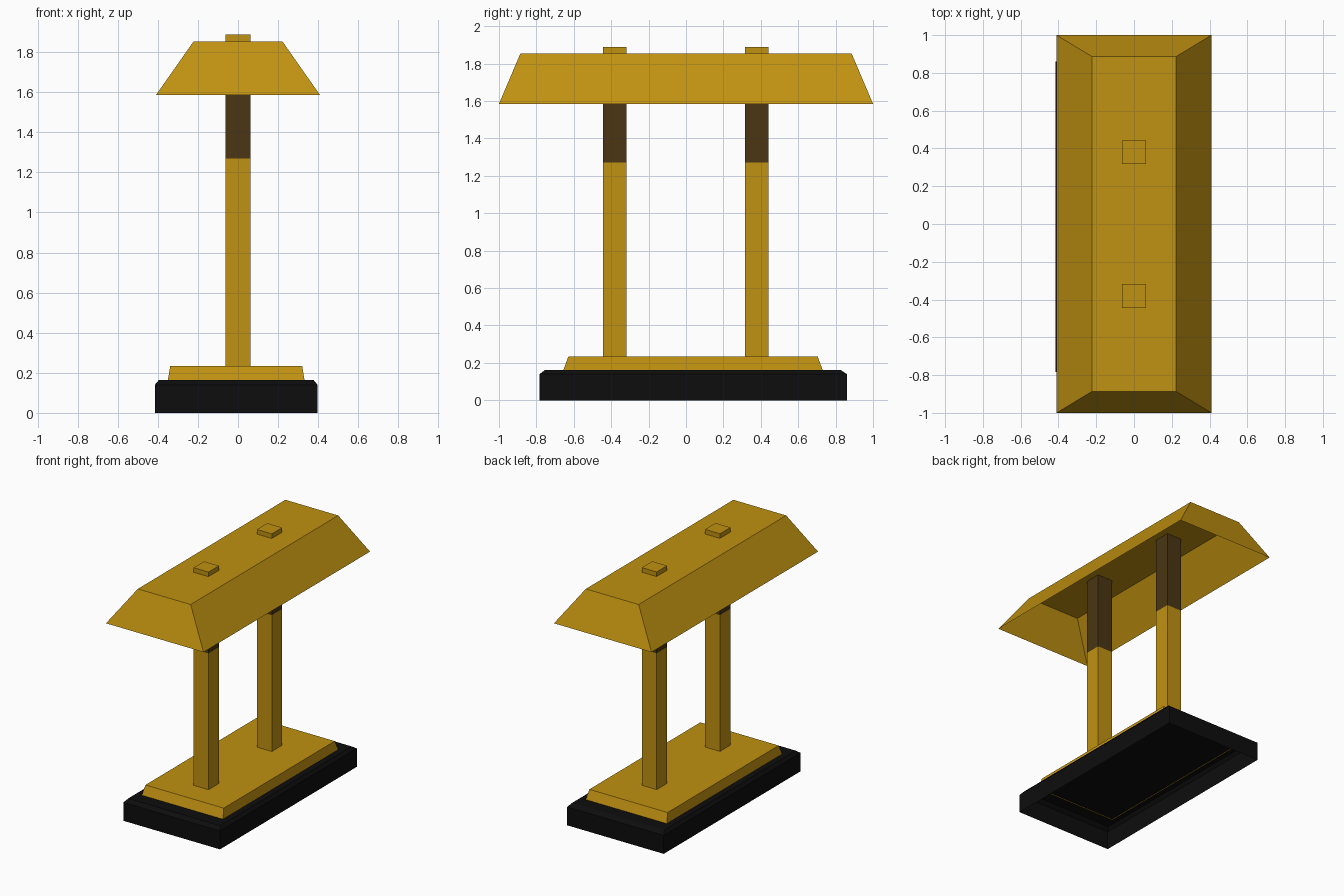
import bpy, bmesh

if "Cube" in bpy.data.objects:
    bpy.data.objects.remove(bpy.data.objects["Cube"])


def material(name, rgb):
    m = bpy.data.materials.new(name)
    m.diffuse_color = (*rgb, 1)
    m.use_nodes = True
    m.node_tree.nodes["Principled BSDF"].inputs["Base Color"].default_value = m.diffuse_color
    return m


BRASS = material("brass", (0.53, 0.285, 0.0055))
DARK = material("dark_brass", (0.070, 0.037, 0.0065))
BLACK = material("black", (0.004, 0.004, 0.004))


def stack(name, rings, mat, bottom=False, top=True):
    """Loft rectangles given as (x0, x1, y0, y1, z) from bottom to top."""
    bm = bmesh.new()
    loops = [[bm.verts.new(p) for p in
              ((x0, y0, z), (x1, y0, z), (x1, y1, z), (x0, y1, z))]
             for x0, x1, y0, y1, z in rings]
    for a, b in zip(loops, loops[1:]):
        for i in range(4):
            j = (i + 1) % 4
            bm.faces.new((a[i], a[j], b[j], b[i]))
    if top:
        bm.faces.new(loops[-1])
    if bottom:
        bm.faces.new(loops[0][::-1])
    me = bpy.data.meshes.new(name)
    bm.to_mesh(me)
    bm.free()
    me.materials.append(mat)
    ob = bpy.data.objects.new(name, me)
    bpy.context.collection.objects.link(ob)
    return ob


# Black foot: hollow underneath, chamfered upper edge
stack("base", [(-0.415, 0.397, -0.783, 0.86, 0),
               (-0.415, 0.397, -0.783, 0.86, 0.14),
               (-0.396, 0.378, -0.753, 0.825, 0.163)], BLACK)

# Brass plate on the foot, its rim sunk slightly through the foot's top
stack("base_plate", [(-0.351, 0.333, -0.657, 0.732, 0.158),
                     (-0.338, 0.32, -0.629, 0.704, 0.234)], BRASS)

# Open lamp shade
stack("shade", [(-0.41, 0.41, -1, 1, 1.585),
                (-0.222, 0.222, -0.886, 0.886, 1.853)], BRASS)

# Two square posts, darker below the shade, with caps on top
H = 0.0625
for label, y in (("front", -0.381), ("back", 0.379)):
    def ring(z):
        return (-H, H, y - H, y + H, z)
    stack(label + "_post", [ring(0.234), ring(1.27)], BRASS, top=False)
    stack(label + "_post_upper", [ring(1.27), ring(1.852)], DARK, top=False)
    stack(label + "_cap", [ring(1.853), ring(1.888)], BRASS)
